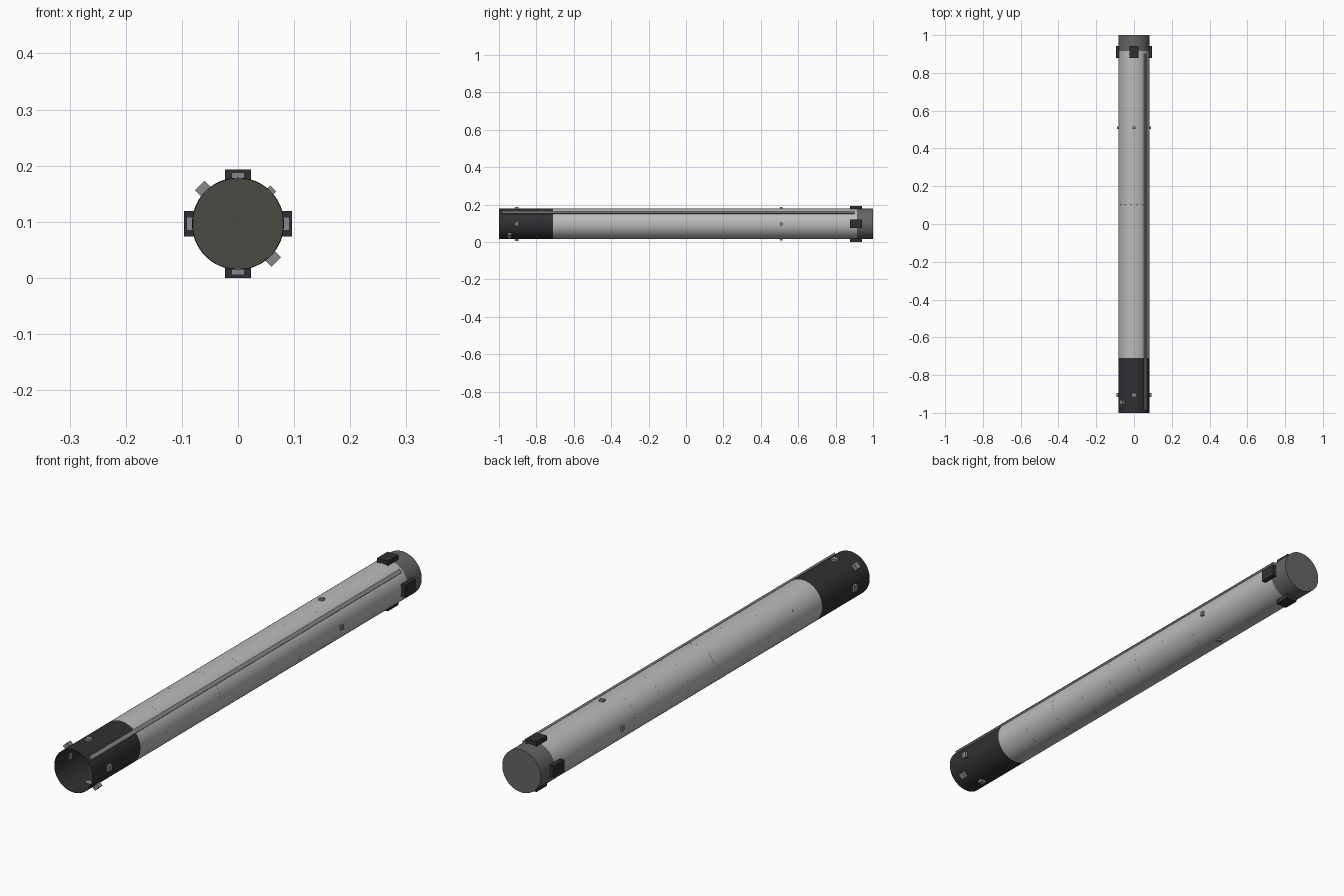
import bpy, bmesh, math
from mathutils import Matrix

if "Cube" in bpy.data.objects:
    bpy.data.objects.remove(bpy.data.objects["Cube"])

CZ = 0.0965      # height of the tube axis
R = 0.082        # tube radius
SEG = 64


def material(name, rgb):
    m = bpy.data.materials.new(name)
    m.diffuse_color = (*rgb, 1)
    m.use_nodes = True
    m.node_tree.nodes["Principled BSDF"].inputs["Base Color"].default_value = m.diffuse_color
    return m


DARK = material("dark", (0.03, 0.03, 0.033))
MID = material("mid_grey", (0.13, 0.13, 0.13))
LIGHT = material("light_grey", (0.5, 0.5, 0.5))
BLOCK = material("block_grey", (0.25, 0.25, 0.26))
BROWN = material("brown_grey", (0.07, 0.068, 0.055))


def finish(name, bm, mat, smooth=False):
    bmesh.ops.recalc_face_normals(bm, faces=bm.faces)
    me = bpy.data.meshes.new(name)
    bm.to_mesh(me)
    bm.free()
    me.materials.append(mat)
    ob = bpy.data.objects.new(name, me)
    bpy.context.collection.objects.link(ob)
    if smooth:
        bpy.ops.object.select_all(action='DESELECT')
        ob.select_set(True)
        bpy.context.view_layer.objects.active = ob
        bpy.ops.object.shade_smooth_by_angle(angle=math.radians(35))
    return ob


def lathe(name, profile, mat, seg=SEG, closed=False):
    """Spin (radius, y) points around the tube axis."""
    bm = bmesh.new()
    vs = [bm.verts.new((r, y, CZ)) for r, y in profile]
    pairs = list(zip(vs, vs[1:])) + ([(vs[-1], vs[0])] if closed else [])
    es = [bm.edges.new(p) for p in pairs]
    bmesh.ops.spin(bm, geom=vs + es, cent=(0, 0, CZ), axis=(0, 1, 0),
                   angle=math.tau, steps=seg, use_merge=False)
    bmesh.ops.remove_doubles(bm, verts=bm.verts, dist=1e-5)
    return finish(name, bm, mat, True)


def side_box(name, angle, y0, y1, half_width, r0, r1, mat):
    """Box on the tube skin; angle is measured from +x towards +z."""
    bm = bmesh.new()
    m = (Matrix.Translation((0, 0, CZ)) @ Matrix.Rotation(-math.radians(angle), 4, 'Y')
         @ Matrix.Translation(((r0 + r1) / 2, (y0 + y1) / 2, 0))
         @ Matrix.Diagonal((r1 - r0, y1 - y0, 2 * half_width, 1)))
    bmesh.ops.create_cube(bm, size=1, matrix=m)
    return finish(name, bm, mat)


# Main tube: open dark skirt, long pale body, closed end cap
W = 0.0015
lathe("engine_skirt", [(R - W, -0.71), (R - W, -1), (R, -1), (R, -0.71)], DARK)
lathe("tank_body", [(R, -0.71), (R, 0.915)], LIGHT)
lathe("end_cap", [(R, 0.915), (R, 1), (0, 1)], MID)
lathe("skirt_bulkhead", [(0, -0.71), (R, -0.71)], BROWN)

# Weld seams that just break the skin of the body
for i in range(7):
    y = -0.55 + i * 0.163
    t = 0.0009
    lathe("weld_seam", [(0.0812, y - t), (0.0812 + t, y), (0.0812, y + t), (0.0812 - t, y)],
          BLOCK, seg=48, closed=True)

# Folded fins and small brackets on the four sides
for a in (0, 90, 180, 270):
    side_box("folded_fin", a, 0.878, 0.942, 0.023, 0.077, 0.0965, DARK)
    side_box("lower_bracket", a, -0.915, -0.895, 0.012, 0.079, 0.0915, BLOCK)
    side_box("upper_bracket", a, 0.502, 0.516, 0.008, 0.079, 0.090, BLOCK)

# Diagonal blocks near the open end
for a in (135, 315):
    side_box("diagonal_block", a, -0.955, -0.933, 0.012, 0.079, 0.0965, BLOCK)

# Cable raceway along the upper right
side_box("cable_raceway", 45, -0.985, 0.9, 0.0075, 0.079, 0.0885, BLOCK)
